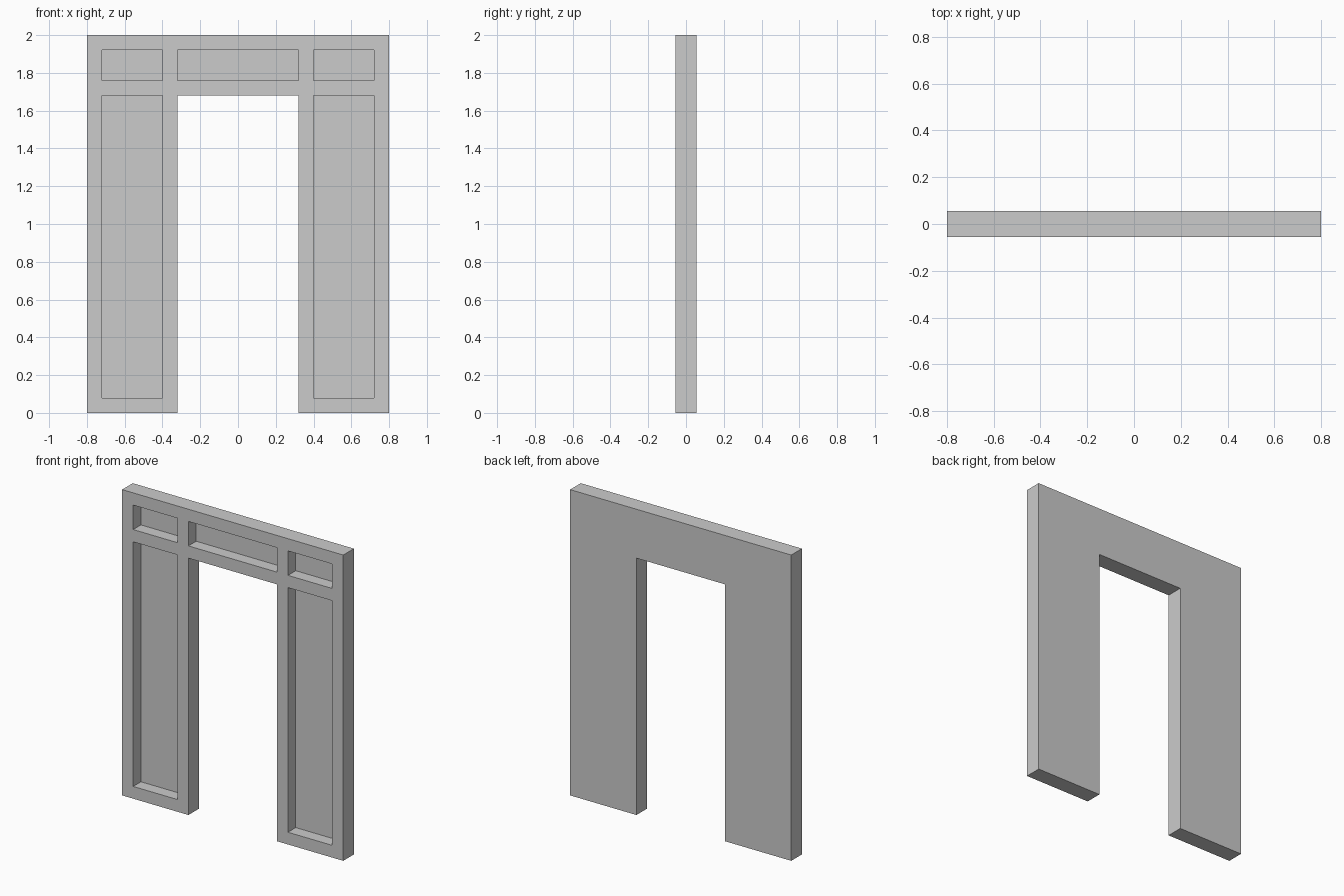
import bpy, bmesh
from mathutils import Vector

if "Cube" in bpy.data.objects:
    bpy.data.objects.remove(bpy.data.objects["Cube"])

HALF = 0.055     # half wall thickness
RECESS = 0.08    # panel depth
XS = [-0.8, -0.72, -0.4, -0.32, 0.32, 0.4, 0.72, 0.8]
ZS = [0, 0.08, 1.68, 1.76, 1.92, 2.0]
PANELS = {(1, 1), (5, 1), (1, 3), (3, 3), (5, 3)}

bm = bmesh.new()

# Front sheet laid out as a grid, leaving out the door opening
verts = [[bm.verts.new((x, -HALF, z)) for z in ZS] for x in XS]
panels = []
for i in range(len(XS) - 1):
    for j in range(len(ZS) - 1):
        if i == 3 and j < 2:
            continue
        f = bm.faces.new((verts[i][j], verts[i + 1][j],
                          verts[i + 1][j + 1], verts[i][j + 1]))
        if (i, j) in PANELS:
            panels.append(f)
for v in [v for v in bm.verts if not v.link_faces]:
    bm.verts.remove(v)
front = bm.faces[:]

# Wall thickness and flat back
ext = bmesh.ops.extrude_face_region(bm, geom=front, use_keep_orig=True)
back = [g for g in ext["geom"] if isinstance(g, bmesh.types.BMVert)]
bmesh.ops.translate(bm, verts=back, vec=Vector((0, 2 * HALF, 0)))
bmesh.ops.recalc_face_normals(bm, faces=bm.faces[:])

# Recessed panels on the front
for f in panels:
    new = bmesh.ops.extrude_discrete_faces(bm, faces=[f])["faces"][0]
    bmesh.ops.translate(bm, verts=new.verts[:], vec=Vector((0, RECESS, 0)))

# Merge the coplanar grid cells
bmesh.ops.dissolve_limit(bm, angle_limit=0.01, verts=bm.verts[:], edges=bm.edges[:])
bmesh.ops.recalc_face_normals(bm, faces=bm.faces[:])

mesh = bpy.data.meshes.new("panelled_door_surround")
bm.to_mesh(mesh)
bm.free()
obj = bpy.data.objects.new("panelled_door_surround", mesh)
bpy.context.collection.objects.link(obj)
